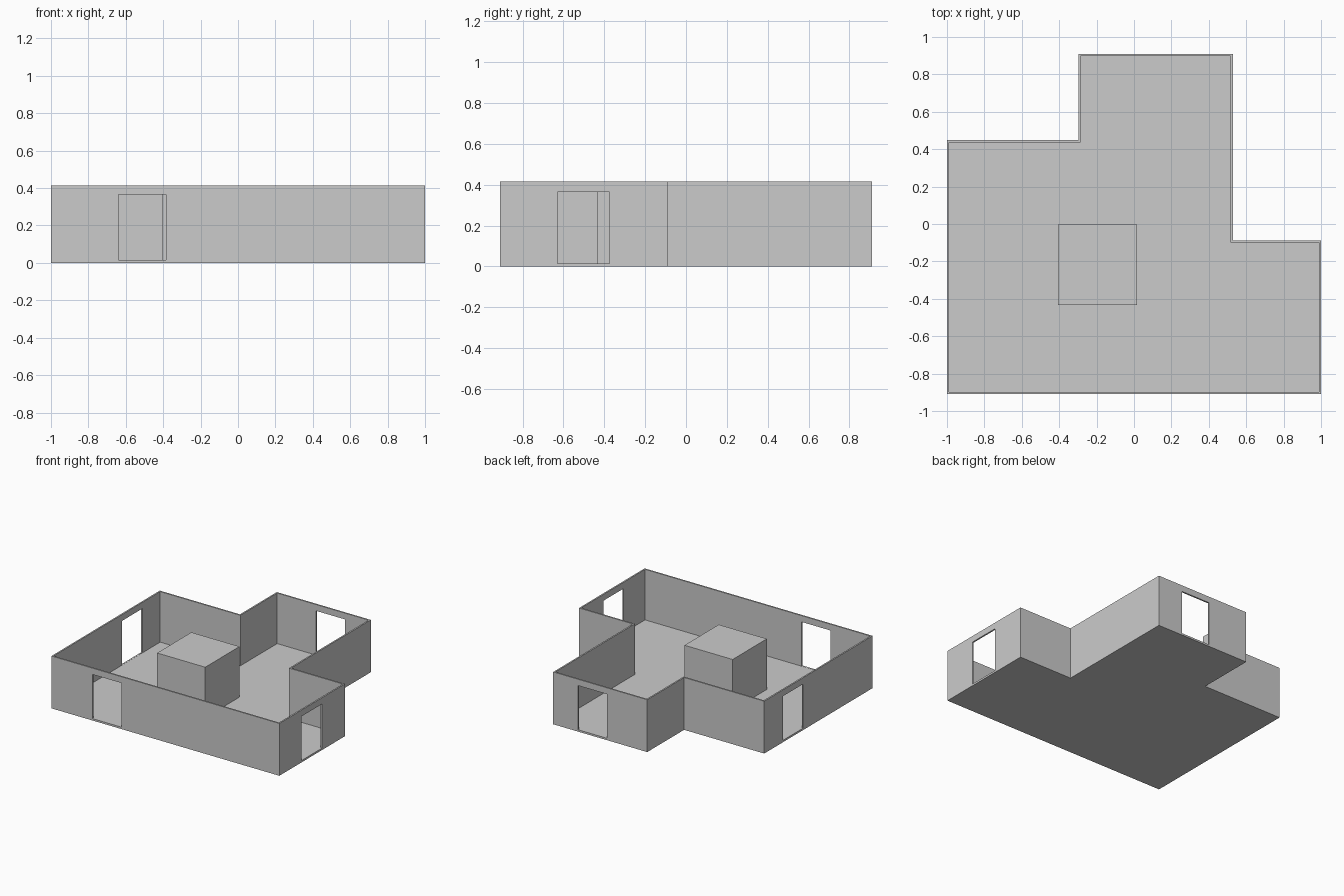
import bpy
import bmesh
from mathutils import Vector

if "Cube" in bpy.data.objects:
    bpy.data.objects.remove(bpy.data.objects["Cube"])

HEIGHT, FLOOR, WALL = 0.415, 0.014, 0.012
SILL, LINTEL, DOOR_W = 0.015, 0.365, 0.255


def make_object(name, bm):
    mesh = bpy.data.meshes.new(name)
    bm.to_mesh(mesh)
    bm.free()
    obj = bpy.data.objects.new(name, mesh)
    bpy.context.collection.objects.link(obj)
    return obj


def box(name, lo, hi):
    lo, hi = Vector(lo), Vector(hi)
    bm = bmesh.new()
    bmesh.ops.create_cube(bm, size=1)
    bmesh.ops.scale(bm, vec=hi - lo, verts=bm.verts)
    bmesh.ops.translate(bm, vec=(lo + hi) / 2, verts=bm.verts)
    return make_object(name, bm)


# Floor and walls: extruded plan, hollowed from the top
plan = [(-1, -0.91), (1, -0.91), (1, -0.087), (0.528, -0.087),
        (0.528, 0.91), (-0.297, 0.91), (-0.297, 0.448), (-1, 0.448)]
bm = bmesh.new()
base = bm.faces.new([bm.verts.new((x, y, 0)) for x, y in plan])
geom = bmesh.ops.extrude_face_region(bm, geom=[base])["geom"]
top = next(g for g in geom if isinstance(g, bmesh.types.BMFace))
bmesh.ops.translate(bm, vec=(0, 0, HEIGHT), verts=top.verts)
bmesh.ops.recalc_face_normals(bm, faces=bm.faces)
bmesh.ops.inset_individual(bm, faces=[top], thickness=WALL, use_even_offset=True)
inner = bmesh.ops.extrude_discrete_faces(bm, faces=[top])["faces"][0]
bmesh.ops.translate(bm, vec=(0, 0, FLOOR - HEIGHT), verts=inner.verts)
bmesh.ops.recalc_face_normals(bm, faces=bm.faces)
room = make_object("room_walls_and_floor", bm)

# Doorways: one in each outer side (wall position, centre along the wall)
doors = [("front", "y", -0.91, -0.512), ("back", "y", 0.91, 0.182),
         ("left", "x", -1, 0.088), ("right", "x", 1, -0.502)]
for side, axis, pos, mid in doors:
    a, b = (pos - 0.05, pos + 0.05), (mid - DOOR_W / 2, mid + DOOR_W / 2)
    xr, yr = (a, b) if axis == "x" else (b, a)
    cutter = box(side + "_door_cutter", (xr[0], yr[0], SILL), (xr[1], yr[1], LINTEL))
    cutter.hide_render = True
    cutter.hide_set(True)
    mod = room.modifiers.new(side + "_doorway", "BOOLEAN")
    mod.operation = "DIFFERENCE"
    mod.solver = "EXACT"
    mod.object = cutter

# Central block standing on the floor
box("central_block", (-0.407, -0.432, FLOOR), (0.015, -0.003, HEIGHT))
